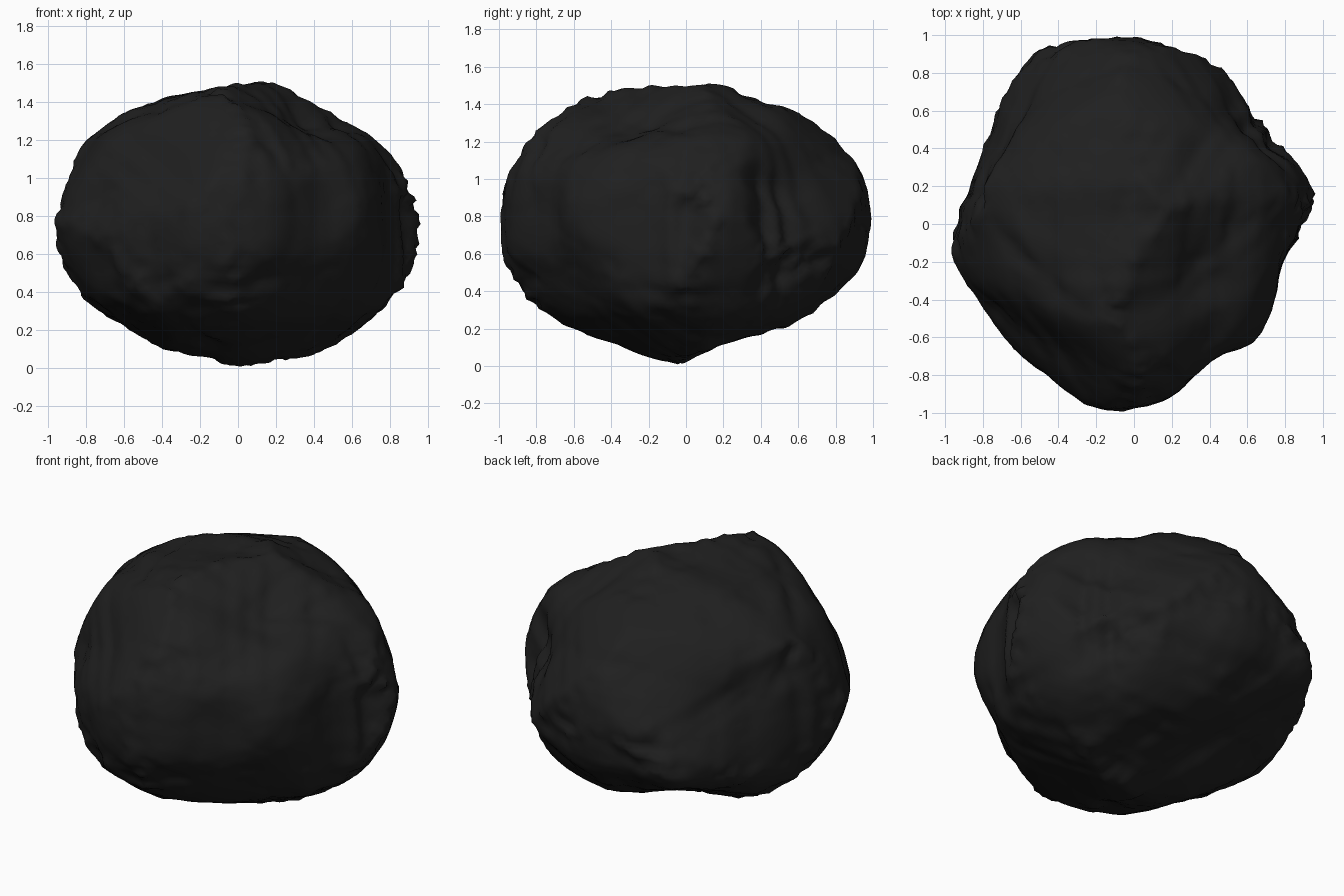
import bpy
import bmesh
import math
from mathutils import Vector, noise

cube = bpy.data.objects.get("Cube")
if cube:
    bpy.data.objects.remove(cube, do_unlink=True)

UP = Vector((0, 0, 1))
CENTRE = Vector((0, 0, 0.76))
SEMI = Vector((0.96, 0.98, 0.75))      # semi-axes of the starting ellipsoid
BINS = 72
ROUNDS = 14


def blend(values, turn):
    """Linear lookup in a closed ring of values, turn running from 0 to 1."""
    t = turn % 1 * len(values)
    i = int(t)
    a, b = values[i % len(values)], values[(i + 1) % len(values)]
    return a + (b - a) * (t - i)


def curve(values, turn):
    """Smooth lookup in a closed ring of values."""
    n = len(values)
    t = turn % 1 * n
    i = int(t)
    f = t - i
    p, q, r, s = (values[(i + k) % n] for k in (-1, 0, 1, 2))
    return q + f / 2 * (r - p + f * (2 * p - 5 * q + 4 * r - s
                                     + f * (3 * (q - r) + s - p)))


class Outline:
    """Closed outline given as radii at equal angles, facing along an axis."""

    def __init__(self, axis, strength, radii):
        n = Vector(axis).normalized()
        self.right = UP.cross(n).normalized()
        self.up = n.cross(self.right)
        self.strength = strength
        self.target = [curve(radii, k / BINS) for k in range(BINS)]

    def corrections(self, points):
        """For each point, how far to scale it and how near the rim it is."""
        flat = []
        reach = [0] * BINS
        for p in points:
            x, y = p.dot(self.right), p.dot(self.up)
            turn, size = math.atan2(y, x) / math.tau, math.hypot(x, y)
            flat.append((turn, size))
            k = round(turn * BINS) % BINS
            reach[k] = max(reach[k], size)
        ratio = [t / r for t, r in zip(self.target, reach)]
        result = []
        for turn, size in flat:
            depth = max(0, 1 - (size / blend(reach, turn)) ** 2)
            weight = self.strength * (1 / (depth + 0.02) - 1 / 1.02)
            result.append((blend(ratio, turn), max(weight, 0)))
        return result


def oblique(side, front, rise, radii):
    turn, tilt = math.radians(35), math.radians(25)
    axis = (side * math.sin(turn) * math.cos(tilt),
            front * math.cos(turn) * math.cos(tilt), rise * math.sin(tilt))
    return Outline(axis, 0.8, radii)


# Outlines that shape the boulder
plan = Outline((0, -0.0001, 1), 1,
               [.91, .98, .88, .87, .95, .96, 1, 1.02, 1.05, .97, .9, .89,
                .95, .985, .92, .92, .93, .99, .98, .93, .84, .89, .86, .82])
face = Outline((0, -1, 0), 1,
               [.975, .93, .9, .79, .75, .775, .74, .73, .77, .84, .92, .93,
                .97, .95, .89, .8, .77, .73, .76, .75, .8, .84, .9, .955])
flank = Outline((1, 0, 0), 1,
                [.98, .98, .93, .87, .77, .77, .74, .77, .83, .92, .95, .99,
                 1, .99, .92, .83, .75, .74, .74, .68, .7, .79, .87, .96])
front_corner = oblique(1, -1, 1, [.865, .82, .81, .77, .83, .885,
                                  .915, .935, .8, .73, .8, .895])
back_corner = oblique(-1, 1, 1, [.9, .835, .855, .72, .74, .885,
                                 .905, .885, .765, .66, .8, .88])
under_corner = oblique(1, 1, -1, [.965, .87, .84, .76, .78, .83,
                                  .885, .81, .815, .765, .78, .91])
outlines = [plan, face, flank, front_corner, back_corner, under_corner]

# Hollow under the ledge at the front
HOLLOW = Vector((0.45, -0.65, -0.42)).normalized()


def start(d):
    """Weathered ellipsoid point for a unit direction."""
    p = Vector((d.x * SEMI.x, d.y * SEMI.y, d.z * SEMI.z))
    scale = 1 + 0.016 * noise.noise(p * 3 + Vector((5, 2, 8)))
    scale += 0.012 * noise.fractal(p * 6, 0.9, 2.1, 3)
    scale -= 0.04 * math.exp(-(d - HOLLOW).length_squared / 0.06)
    return p * scale


# Boulder: carve a round stone until it fills every outline
bm = bmesh.new()
bmesh.ops.create_icosphere(bm, subdivisions=6, radius=1)
points = [start(v.co.normalized()) for v in bm.verts]
for _ in range(ROUNDS):
    views = [o.corrections(points) for o in outlines]
    for i, marks in enumerate(zip(*views)):
        total = sum(w for _, w in marks)
        points[i] = points[i] * (sum(r * w for r, w in marks) / total)
for v, p in zip(bm.verts, points):
    v.co = p + CENTRE
for f in bm.faces:
    f.smooth = True

mesh = bpy.data.meshes.new("boulder")
bm.to_mesh(mesh)
bm.free()
boulder = bpy.data.objects.new("boulder", mesh)
bpy.context.collection.objects.link(boulder)

# Charcoal stone
stone = bpy.data.materials.new("charcoal_stone")
stone.use_nodes = True
colour = (0.014, 0.014, 0.014, 1)
stone.diffuse_color = colour
shader = stone.node_tree.nodes["Principled BSDF"]
shader.inputs["Base Color"].default_value = colour
shader.inputs["Roughness"].default_value = 0.9
mesh.materials.append(stone)
